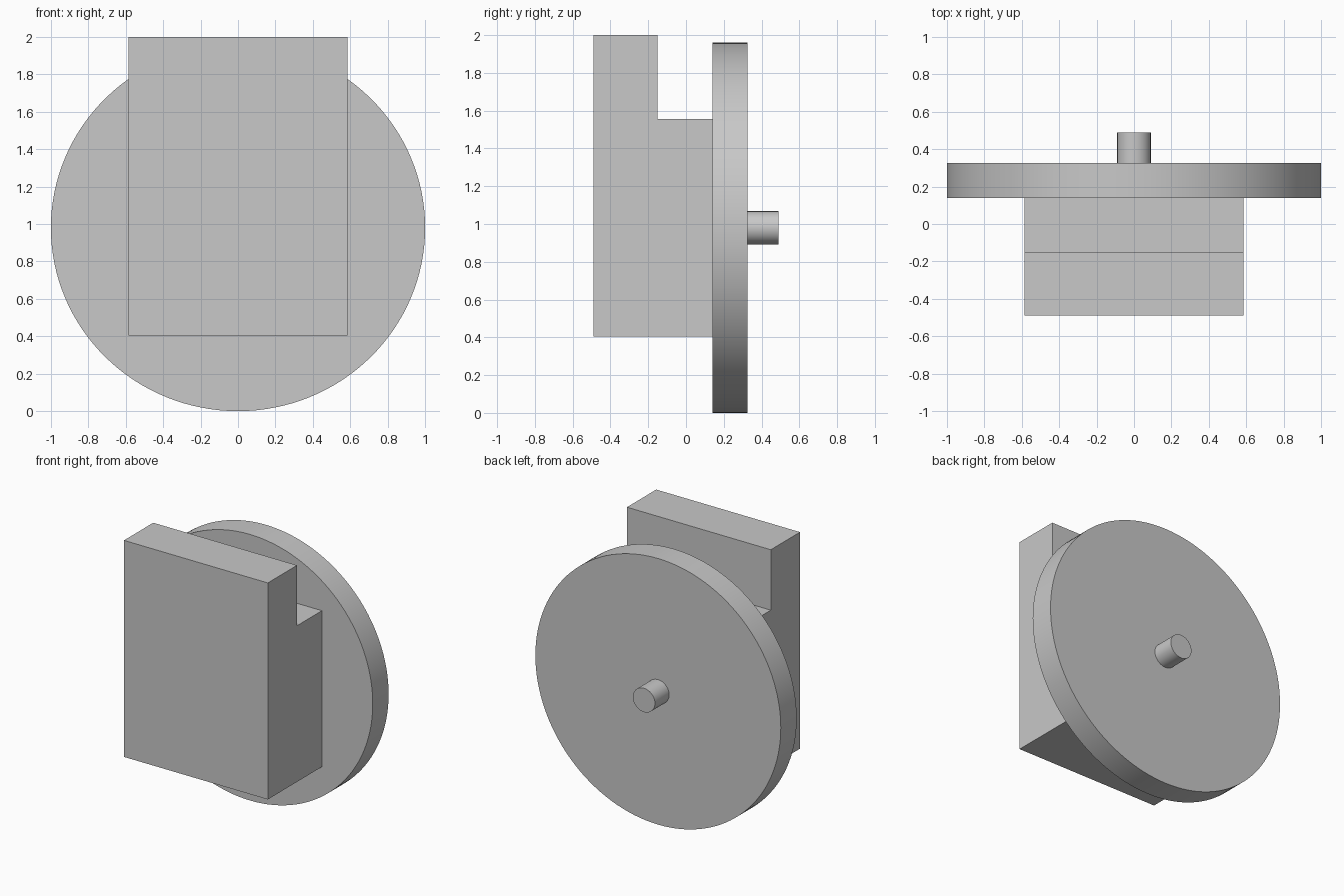
import bpy
import bmesh
import math

if "Cube" in bpy.data.objects:
    bpy.data.objects.remove(bpy.data.objects["Cube"], do_unlink=True)

grey = bpy.data.materials.new("light_grey")
grey.use_nodes = True
colour = (0.58, 0.58, 0.58, 1)
grey.diffuse_color = colour
grey.node_tree.nodes["Principled BSDF"].inputs["Base Color"].default_value = colour

CENTRE_Z = 0.98


def round_part(name, half_width, half_height, y_front, y_back, sides):
    """Slightly flattened cylinder lying along y."""
    bpy.ops.mesh.primitive_cylinder_add(
        vertices=sides, radius=1, depth=y_back - y_front,
        location=(0, (y_front + y_back) / 2, CENTRE_Z),
        rotation=(math.pi / 2, 0, 0))
    part = bpy.context.object
    part.name = name
    part.scale = (half_width, half_height, 1)
    bpy.ops.object.transform_apply(location=False, rotation=True, scale=True)
    bpy.ops.object.shade_smooth_by_angle(angle=math.radians(30))
    part.data.materials.append(grey)


def extruded_profile(name, profile, half_width):
    """Side outline in (y, z) extruded across x."""
    bm = bmesh.new()
    face = bm.faces.new([bm.verts.new((-half_width, y, z)) for y, z in profile])
    grown = bmesh.ops.extrude_face_region(bm, geom=[face])["geom"]
    verts = [g for g in grown if isinstance(g, bmesh.types.BMVert)]
    bmesh.ops.translate(bm, verts=verts, vec=(2 * half_width, 0, 0))
    bmesh.ops.recalc_face_normals(bm, faces=bm.faces)
    mesh = bpy.data.meshes.new(name)
    bm.to_mesh(mesh)
    bm.free()
    mesh.materials.append(grey)
    bpy.context.collection.objects.link(bpy.data.objects.new(name, mesh))


# Stepped block: tall front slab with a lower shelf behind it
extruded_profile("stepped_block", [
    (-0.49, 0.405), (0.14, 0.405), (0.14, 1.555),
    (-0.15, 1.555), (-0.15, 2.0), (-0.49, 2.0)], 0.586)

# Large backing disc and the short pin on its rear
round_part("backing_disc", 1.0, CENTRE_Z, 0.14, 0.325, 128)
round_part("rear_pin", 0.09, 0.088, 0.32, 0.49, 48)
